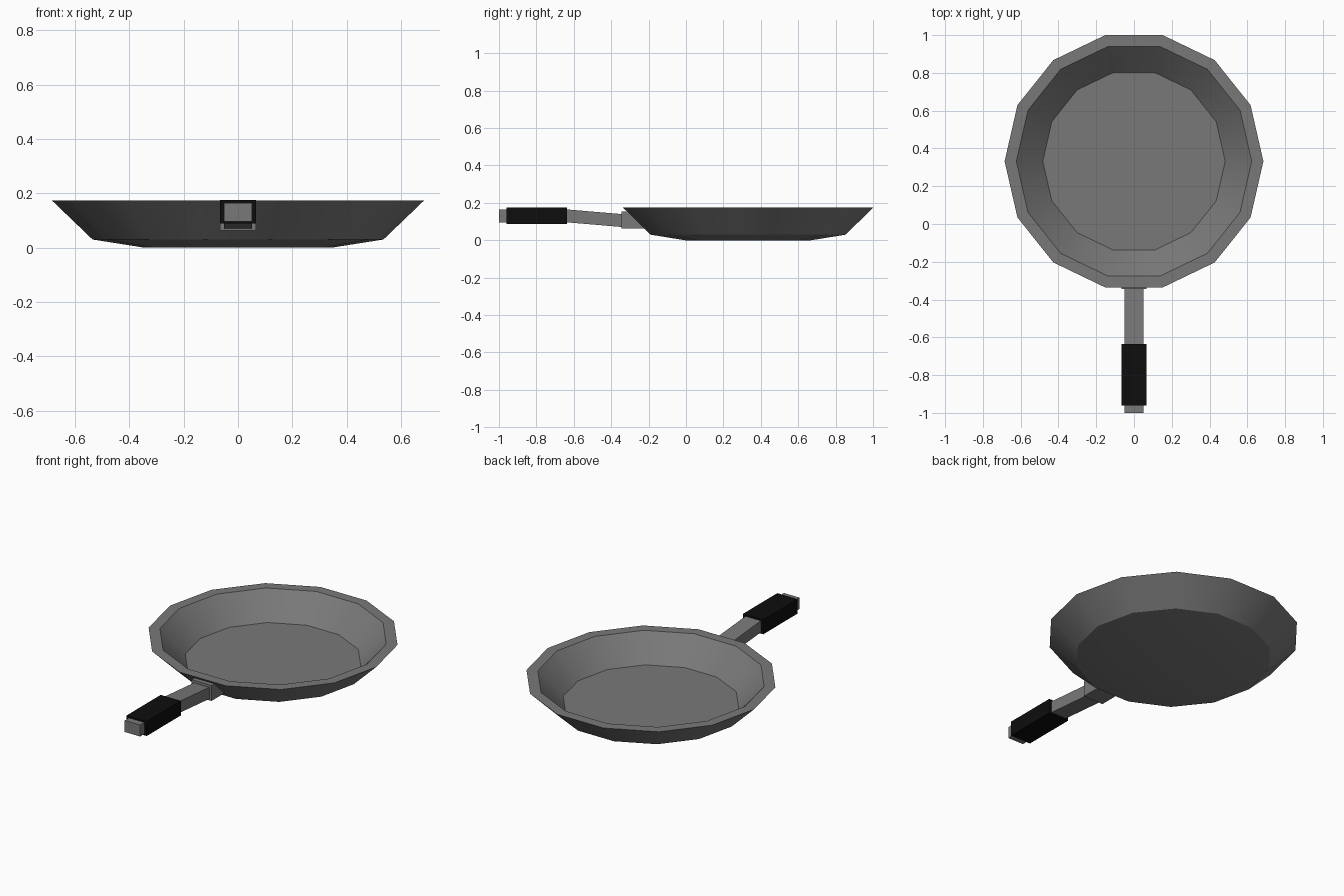
import bpy
import bmesh
from math import cos, sin, tau, radians

cube = bpy.data.objects.get("Cube")
if cube:
    bpy.data.objects.remove(cube, do_unlink=True)


def material(name, rgb):
    m = bpy.data.materials.new(name)
    m.use_nodes = True
    m.diffuse_color = (*rgb, 1)
    m.node_tree.nodes["Principled BSDF"].inputs["Base Color"].default_value = (*rgb, 1)
    return m


steel = material("grey steel", (0.19, 0.19, 0.19))
rubber = material("black rubber", (0.004, 0.004, 0.004))


def finish(name, bm, mat, smooth=False):
    bmesh.ops.recalc_face_normals(bm, faces=bm.faces)
    mesh = bpy.data.meshes.new(name)
    bm.to_mesh(mesh)
    bm.free()
    mesh.materials.append(mat)
    obj = bpy.data.objects.new(name, mesh)
    bpy.context.collection.objects.link(obj)
    if smooth:
        bpy.ops.object.select_all(action='DESELECT')
        obj.select_set(True)
        bpy.context.view_layer.objects.active = obj
        bpy.ops.object.shade_smooth_by_angle(angle=radians(30))
    return obj


def loft(bm, rings):
    """Skin a chain of closed rings and cap both ends."""
    loops = [[bm.verts.new(p) for p in ring] for ring in rings]
    for a, b in zip(loops, loops[1:]):
        for i in range(len(a)):
            j = (i + 1) % len(a)
            bm.faces.new((a[i], a[j], b[j], b[i]))
    bm.faces.new(loops[0])
    bm.faces.new(loops[-1])


def bar(name, half_width, sections, mat):
    """Rectangular bar along y; each section is (y low, y high, z low, z high)."""
    bm = bmesh.new()
    w = half_width
    loft(bm, [[(-w, y0, z0), (w, y0, z0), (w, y1, z1), (-w, y1, z1)]
              for y0, y1, z0, z1 in sections])
    return finish(name, bm, mat)


# Pan: radius and height from the underside, over the rim, to the inner floor
SIDES = 14
CENTRE_Y = 0.332
profile = [(0.345, 0), (0.535, 0.03), (0.685, 0.174), (0.623, 0.174), (0.483, 0.032)]
bm = bmesh.new()
loft(bm, [[(r * cos(tau * i / SIDES), CENTRE_Y + r * sin(tau * i / SIDES), z)
           for i in range(SIDES)] for r, z in profile])
finish("pan", bm, steel, smooth=True)

# Bracket joining handle to pan, its back slanted to stay inside the wall
bar("handle_bracket", 0.066,
    [(-0.345, -0.345, 0.063, 0.155), (-0.2, -0.285, 0.063, 0.155)], steel)

# Handle rising from the bracket, then running level to its tip
bar("handle", 0.051,
    [(-1.0, -1.0, 0.096, 0.165), (-0.64, -0.64, 0.096, 0.165),
     (-0.33, -0.33, 0.07, 0.139)], steel)

# Grip sleeve
bar("grip", 0.067,
    [(-0.96, -0.96, 0.088, 0.175), (-0.636, -0.636, 0.088, 0.175)], rubber)
